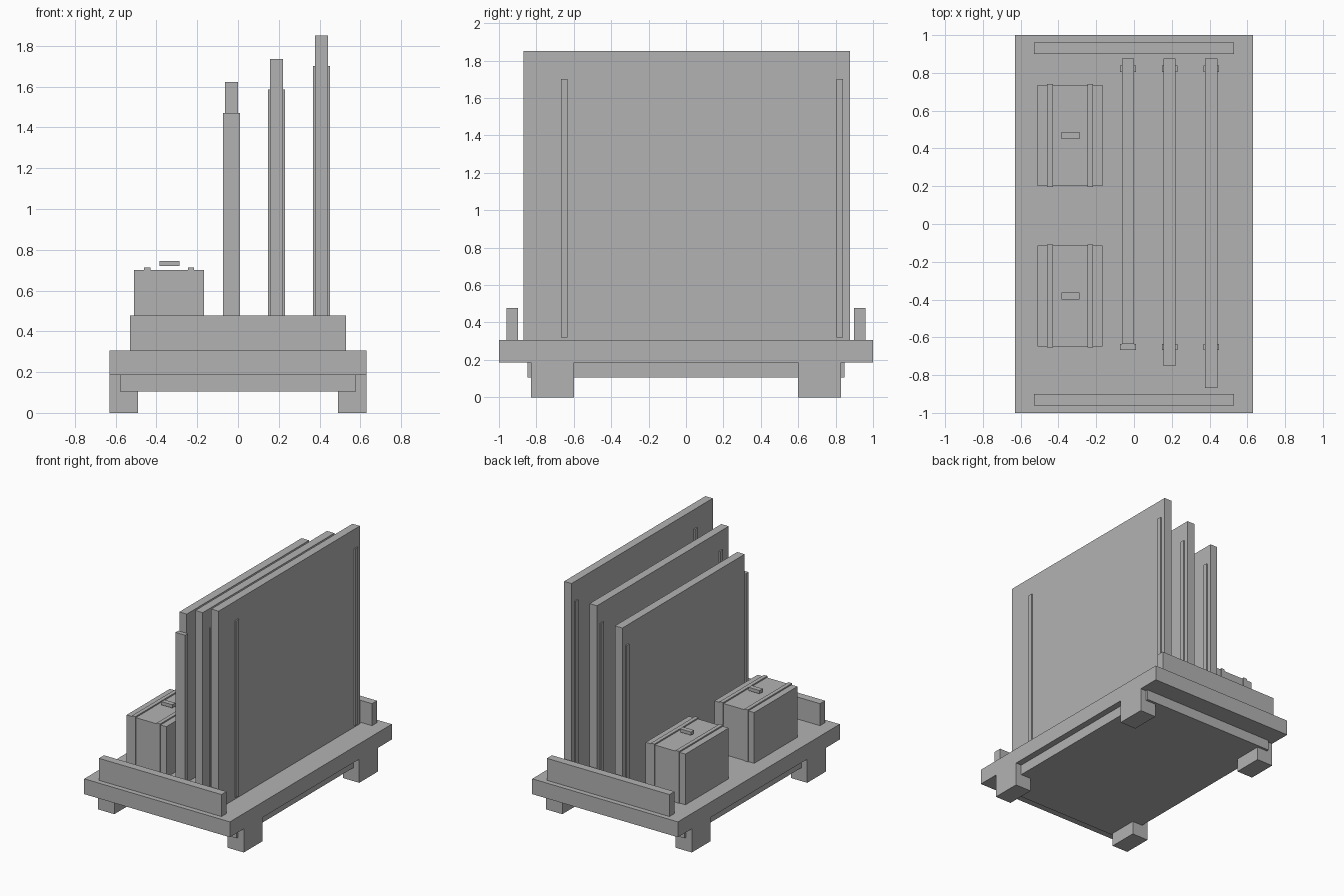
import bpy
import bmesh

old = bpy.data.objects.get("Cube")
if old:
    bpy.data.objects.remove(old, do_unlink=True)

# One plain grey for the whole model
GREY = (0.45, 0.45, 0.45, 1.0)
grey = bpy.data.materials.new("plain_grey")
grey.use_nodes = True
grey.diffuse_color = GREY
grey.node_tree.nodes["Principled BSDF"].inputs["Base Color"].default_value = GREY


def box(name, xs, ys, zs):
    """Add a box spanning the given (min, max) ranges."""
    bm = bmesh.new()
    bmesh.ops.create_cube(bm, size=1)
    for v in bm.verts:
        v.co = [r[0] if c < 0 else r[1] for c, r in zip(v.co, (xs, ys, zs))]
    mesh = bpy.data.meshes.new(name)
    bm.to_mesh(mesh)
    bm.free()
    mesh.materials.append(grey)
    obj = bpy.data.objects.new(name, mesh)
    bpy.context.collection.objects.link(obj)
    return obj


def around(centre, half):
    return (centre - half, centre + half)


DECK = 0.305

# Pallet: deck and lower slab
box("deck", (-0.63, 0.63), (-1, 1), (0.185, DECK))
box("lower_slab", (-0.58, 0.58), (-0.847, 0.847), (0.105, 0.185))

# Four corner feet
for sx, side in ((-1, "right"), (1, "left")):
    for sy, end in ((-1, "front"), (1, "back")):
        box(f"{end}_{side}_foot", around(sx * 0.56, 0.07),
            around(sy * 0.713, 0.115), (0, 0.185))

# End rails
for sy, end in ((-1, "front"), (1, "back")):
    box(f"{end}_rail", (-0.53, 0.53), around(sy * 0.93, 0.031), (DECK, 0.477))

# Three upright panels growing in size, each with two vertical battens
for i in range(3):
    x = -0.031 + 0.22 * i
    top = 1.622 + 0.115 * i
    box(f"panel_{i + 1}", around(x, 0.032),
        (-0.635 - 0.117 * i, 0.876), (DECK, top))
    for y, end in ((-0.651, "front"), (0.822, "back")):
        box(f"panel_{i + 1}_{end}_batten", around(x, 0.042),
            around(y, 0.017), (0.32, top - 0.15))

# Two strapped cases with handles
for y, end in ((-0.381, "front"), (0.468, "back")):
    x = -0.338
    box(f"{end}_case", around(x, 0.172), around(y, 0.267), (DECK, 0.702))
    for sx, side in ((-1, "right"), (1, "left")):
        box(f"{end}_case_{side}_strap", around(x + sx * 0.107, 0.015),
            around(y, 0.273), (DECK, 0.712))
    box(f"{end}_case_handle", around(x + 0.002, 0.048),
        around(y, 0.019), (0.72, 0.746))
